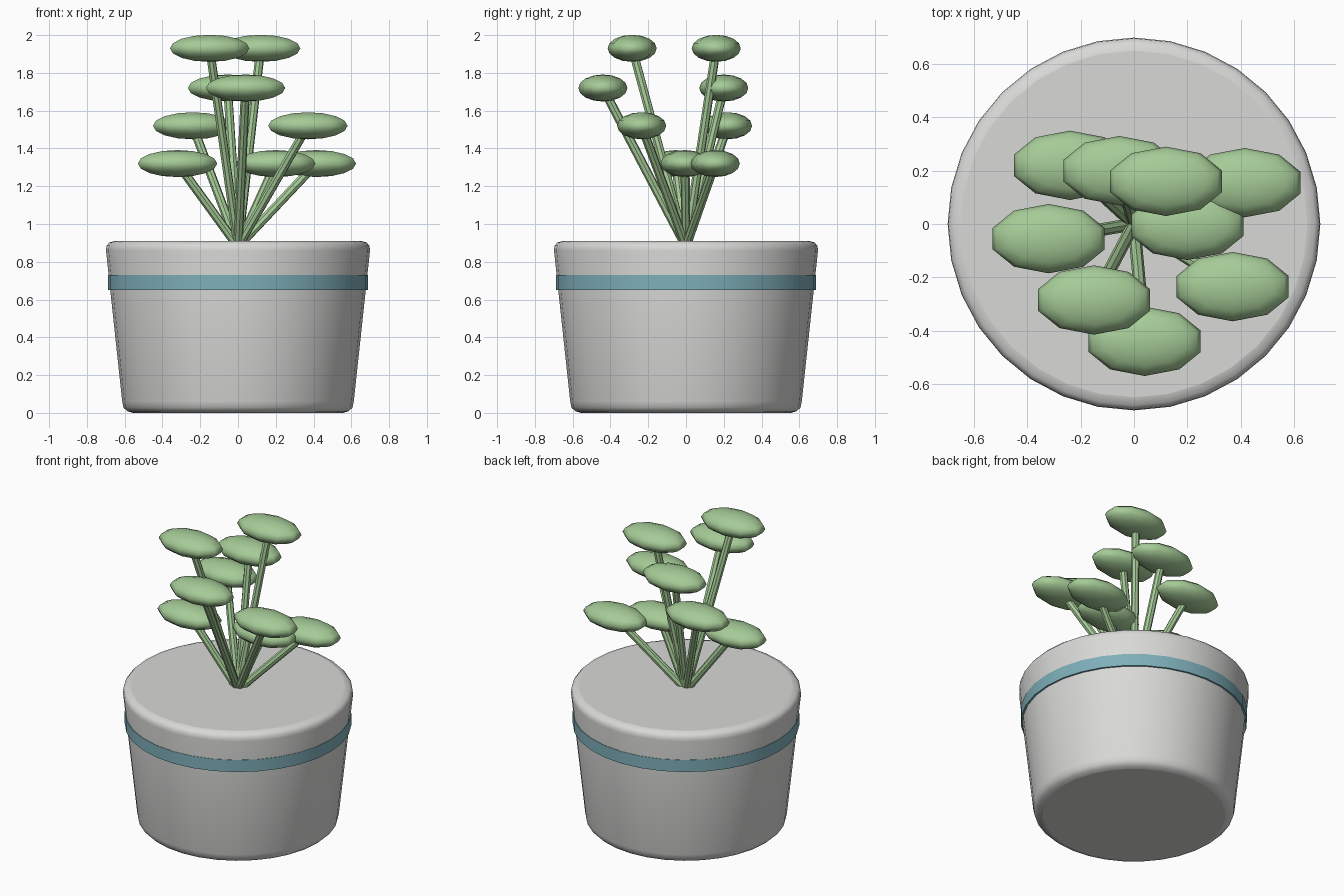
import bpy
import bmesh
import math
from mathutils import Vector

old = bpy.data.objects.get("Cube")
if old:
    bpy.data.objects.remove(old, do_unlink=True)


def make_material(name, rgb):
    mat = bpy.data.materials.new(name)
    mat.use_nodes = True
    mat.diffuse_color = (*rgb, 1)
    mat.node_tree.nodes["Principled BSDF"].inputs["Base Color"].default_value = (*rgb, 1)
    return mat


pot_grey = make_material("pot_grey", (0.69, 0.69, 0.68))
band_teal = make_material("band_teal", (0.21, 0.43, 0.49))
leaf_green = make_material("leaf_green", (0.38, 0.6, 0.31))


def add_object(name, bm, mat):
    bmesh.ops.recalc_face_normals(bm, faces=bm.faces)
    mesh = bpy.data.meshes.new(name)
    bm.to_mesh(mesh)
    bm.free()
    mesh.materials.append(mat)
    obj = bpy.data.objects.new(name, mesh)
    bpy.context.collection.objects.link(obj)
    return obj


def lathe(name, profile, mat, sides=32):
    """Turn a (radius, height) profile into a closed round body with flat caps."""
    bm = bmesh.new()
    rings = []
    for r, z in profile:
        angles = [math.tau * i / sides for i in range(sides)]
        rings.append([bm.verts.new((r * math.cos(a), r * math.sin(a), z)) for a in angles])
    for low, high in zip(rings, rings[1:]):
        for i in range(sides):
            j = (i + 1) % sides
            bm.faces.new((low[i], low[j], high[j], high[i])).smooth = True
    for cap in (rings[0], rings[-1]):
        bm.faces.new(cap)
        for i in range(sides):
            bm.edges.get((cap[i - 1], cap[i])).smooth = False
    return add_object(name, bm, mat)


# Tapered pot with rounded foot and rim
lathe("pot", [(0.555, 0), (0.585, 0.008), (0.606, 0.028), (0.613, 0.06),
              (0.699, 0.86), (0.696, 0.885), (0.68, 0.903), (0.65, 0.91)], pot_grey)

# Painted band around the pot
lathe("pot_band", [(0.688, 0.65), (0.688, 0.73)], band_teal)

# Stems fan out from one root, each carrying a flattened oval leaf
ROOT = Vector((0, 0, 0.88))
LEAF_CENTRES = [
    (-0.24, 0.22, 1.52), (-0.055, 0.20, 1.72), (0.12, 0.16, 1.93),
    (0.415, 0.155, 1.32), (0.20, -0.005, 1.32), (-0.32, -0.055, 1.32),
    (-0.15, -0.285, 1.93), (0.04, -0.44, 1.72), (0.37, -0.235, 1.52),
]

for n, centre in enumerate(LEAF_CENTRES, 1):
    tip = Vector(centre)
    axis = tip - ROOT

    bm = bmesh.new()
    bmesh.ops.create_cone(bm, cap_ends=True, segments=8, radius1=0.024,
                          radius2=0.024, depth=axis.length)
    stem = add_object(f"stem_{n}", bm, leaf_green)
    stem.location = (tip + ROOT) / 2
    stem.rotation_euler = axis.to_track_quat("Z", "Y").to_euler()

    bm = bmesh.new()
    bmesh.ops.create_uvsphere(bm, u_segments=10, v_segments=8, radius=0.13)
    bmesh.ops.scale(bm, vec=(1.7, 1, 0.55), verts=bm.verts)
    # Corners of the oval point along y, flat ends along x
    for face in bm.faces:
        face.smooth = True
    leaf = add_object(f"leaf_{n}", bm, leaf_green)
    leaf.location = tip
